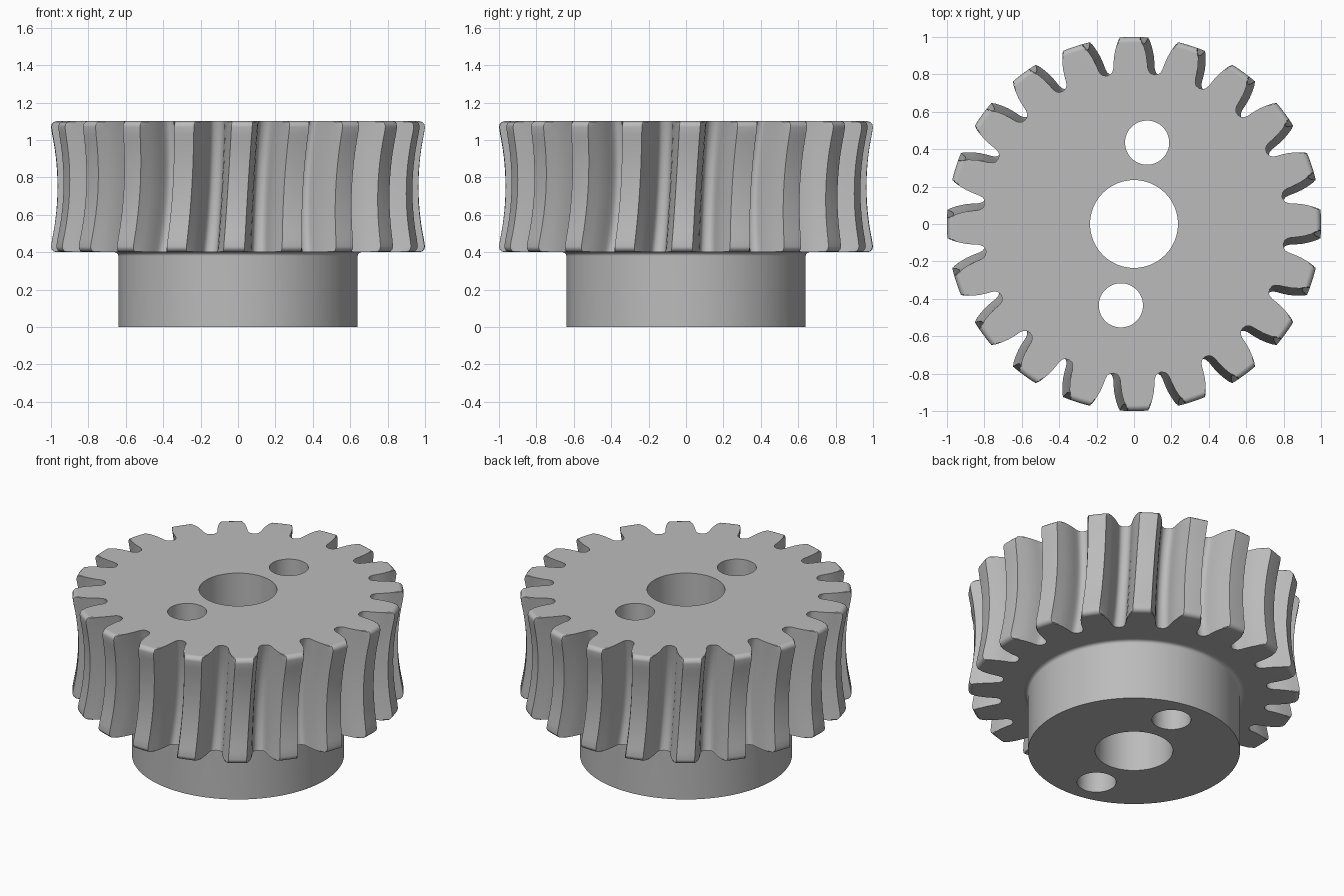
import bpy, bmesh
from math import sin, cos, pi, tau

cube = bpy.data.objects.get("Cube")
if cube:
    bpy.data.objects.remove(cube, do_unlink=True)

TEETH, Z0, Z1 = 20, 0.4, 1.1
MID, HALF = (Z0 + Z1) / 2, (Z1 - Z0) / 2
THROAT, ROUND, TWIST = 0.045, 0.03, 0.045

steel = bpy.data.materials.new("steel_grey")
steel.use_nodes = True
steel.diffuse_color = (0.5, 0.5, 0.5, 1)
steel.node_tree.nodes["Principled BSDF"].inputs["Base Color"].default_value = (0.5, 0.5, 0.5, 1)

# Half a tooth: (half width, radius) from tip to root
half = [(0.0, 1.01), (0.035, 1.01), (0.056, 1.01), (0.063, 0.985), (0.075, 0.95),
        (0.085, 0.91), (0.09, 0.87), (0.092, 0.84), (0.097, 0.822), (0.107, 0.81)]
right = [(w / r, r) for w, r in half]
tooth = [(-a, r) for a, r in reversed(right[1:])] + right + [(pi / TEETH, 0.805)]
outline = [(pi / 2 + k * tau / TEETH + a, r) for k in range(TEETH) for a, r in tooth]


def hub_ring(radius, z):
    return [(radius * cos(a), radius * sin(a), z) for a, _ in outline]


def gear_ring(z, cap):
    """Twisted tooth outline, hollowed at mid height and limited to the cap radius."""
    u = (z - MID) / HALF
    shift, turn = THROAT * (1 - u * u), TWIST * u / 2
    ring = []
    for a, r in outline:
        rad = min(r - shift, cap)
        ring.append((rad * cos(a + turn), rad * sin(a + turn), z))
    return ring


# Heights and limiting radii of the toothed band, with rounded ends
ends = [(ROUND * (1 - sin(t)), 1 - ROUND * (1 - cos(t)))
        for t in (pi / 2, pi / 3, pi / 6, 0)]
levels = [(Z0 + d, c) for d, c in ends]
levels += [(Z0 + ROUND + (Z1 - Z0 - 2 * ROUND) * i / 16, 1.0) for i in range(1, 16)]
levels += [(Z1 - d, c) for d, c in reversed(ends)]

# Hub, small fillet and toothed band as one loft
rings = [hub_ring(r, z) for r, z in
         ((0.64, 0), (0.64, 0.38), (0.643, 0.39), (0.65, 0.397), (0.66, Z0), (0.67, Z0))]
rings += [gear_ring(z, c) for z, c in levels]

bm = bmesh.new()
loops = [[bm.verts.new(p) for p in ring] for ring in rings]
n = len(outline)
for low, high in zip(loops, loops[1:]):
    for i in range(n):
        j = (i + 1) % n
        bm.faces.new((low[i], low[j], high[j], high[i]))
bm.faces.new(list(reversed(loops[0])))
bm.faces.new(loops[-1])
bmesh.ops.recalc_face_normals(bm, faces=bm.faces)
mesh = bpy.data.meshes.new("worm_wheel")
bm.to_mesh(mesh)
bm.free()
mesh.materials.append(steel)
wheel = bpy.data.objects.new("worm_wheel", mesh)
bpy.context.collection.objects.link(wheel)


# Shaft bore and two pin holes, cut right through
def drill(name, x, y, radius):
    bpy.ops.mesh.primitive_cylinder_add(vertices=64, radius=radius, depth=2,
                                        location=(x, y, 0.5))
    cutter = bpy.context.object
    cutter.name = name
    cutter.hide_render = True
    cutter.data.materials.append(steel)
    mod = wheel.modifiers.new(name, 'BOOLEAN')
    mod.operation, mod.solver, mod.object = 'DIFFERENCE', 'EXACT', cutter
    bpy.context.view_layer.objects.active = wheel
    bpy.ops.object.modifier_apply(modifier=mod.name)
    bpy.data.objects.remove(cutter, do_unlink=True)


drill("shaft_bore", 0, 0, 0.235)
for side in (1, -1):
    drill("pin_hole", 0.07 * side, 0.435 * side, 0.118)

# Smooth curved walls, crisp rims
bpy.ops.object.select_all(action='DESELECT')
wheel.select_set(True)
bpy.context.view_layer.objects.active = wheel
bpy.ops.object.shade_smooth_by_angle(angle=pi / 5)
weighted = wheel.modifiers.new("flat_face_normals", 'WEIGHTED_NORMAL')
weighted.keep_sharp = True
